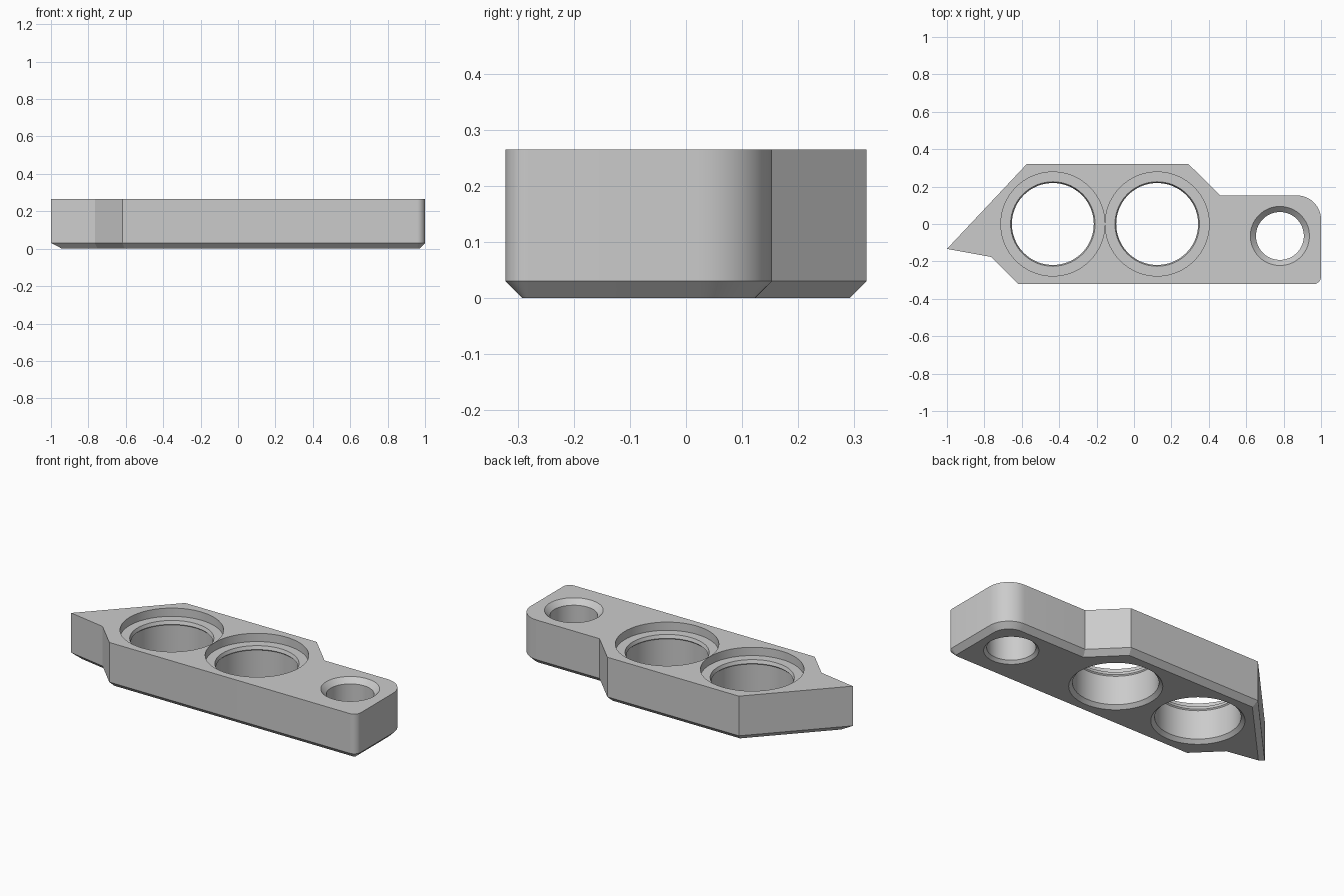
import bpy, bmesh, math
from mathutils import Vector

if "Cube" in bpy.data.objects:
    bpy.data.objects.remove(bpy.data.objects["Cube"], do_unlink=True)

HEIGHT, CHAMFER = 0.265, 0.03

# Plate outline, counter-clockwise: x, y, corner radius
CORNERS = [(-1, -0.133, 0), (-0.765, -0.176, 0), (-0.618, -0.322, 0), (1, -0.322, 0.042),
           (1, 0.153, 0.13), (0.46, 0.153, 0), (0.29, 0.322, 0), (-0.572, 0.322, 0)]

# Hole profiles from top to bottom: radius, z
BORE = [(0.278, HEIGHT), (0.278, 0.216), (0.226, 0.216), (0.219, 0.196),
        (0.225, 0.19), (0.225, 0.02), (0.245, 0)]
SCREW_HOLE = [(0.158, HEIGHT), (0.128, 0.235), (0.128, 0.016), (0.144, 0)]
HOLES = [(-0.434, 0, BORE), (0.124, 0, BORE), (0.78, -0.064, SCREW_HOLE)]


def outline(inset):
    """Outline points moved inward by inset, with rounded corners."""
    points, count = [], len(CORNERS)
    for i, (x, y, radius) in enumerate(CORNERS):
        here = Vector((x, y))
        a = (here - Vector(CORNERS[i - 1][:2])).normalized()
        b = (Vector(CORNERS[(i + 1) % count][:2]) - here).normalized()
        na, nb = Vector((-a.y, a.x)), Vector((-b.y, b.x))
        miter = (na + nb) / (1 + na.dot(nb))
        if not radius:
            points.append(here + miter * inset)
            continue
        centre = here + miter * radius
        start = math.atan2(-na.y, -na.x)
        for k in range(13):
            t = start + math.pi / 2 * k / 12
            points.append(centre + Vector((math.cos(t), math.sin(t))) * (radius - inset))
    return points


def circle(cx, cy, radius, sides=72):
    return [Vector((cx + radius * math.cos(math.tau * k / sides),
                    cy + radius * math.sin(math.tau * k / sides))) for k in range(sides)]


def loft(bm, rings):
    """Skin a list of (points, z) rings; return the first and last vertex loops."""
    loops = [[bm.verts.new((p.x, p.y, z)) for p in pts] for pts, z in rings]
    for low, high in zip(loops, loops[1:]):
        for i in range(len(low)):
            j = (i + 1) % len(low)
            bm.faces.new((low[i], low[j], high[j], high[i]))
    return loops[0], loops[-1]


def fill(bm, loops, direction):
    """Fill the area between an outer loop and the hole loops."""
    edges = [bm.edges.get((l[i - 1], l[i])) for l in loops for i in range(len(l))]
    bmesh.ops.triangle_fill(bm, edges=edges, use_beauty=True, normal=(0, 0, direction))


bm = bmesh.new()

# Outer wall with chamfered lower edge
bottom, top = loft(bm, [(outline(CHAMFER), 0), (outline(0), CHAMFER), (outline(0), HEIGHT)])
bottoms, tops = [bottom], [top]

# Stepped bores and countersunk screw hole
for cx, cy, profile in HOLES:
    upper, lower = loft(bm, [(circle(cx, cy, r), z) for r, z in profile])
    tops.append(upper)
    bottoms.append(lower)

# Top and bottom faces
fill(bm, tops, 1)
fill(bm, bottoms, -1)
bmesh.ops.recalc_face_normals(bm, faces=bm.faces)

mesh = bpy.data.meshes.new("mounting_plate")
bm.to_mesh(mesh)
bm.free()
plate = bpy.data.objects.new("mounting_plate", mesh)
bpy.context.collection.objects.link(plate)

# Plain grey material
grey = bpy.data.materials.new("light_grey")
grey.use_nodes = True
color = (0.6, 0.6, 0.6, 1)
grey.diffuse_color = color
grey.node_tree.nodes["Principled BSDF"].inputs["Base Color"].default_value = color
mesh.materials.append(grey)

# Smooth rounded walls, sharp edges
bpy.ops.object.select_all(action="DESELECT")
plate.select_set(True)
bpy.context.view_layer.objects.active = plate
bpy.ops.object.shade_smooth_by_angle(angle=math.radians(15))
